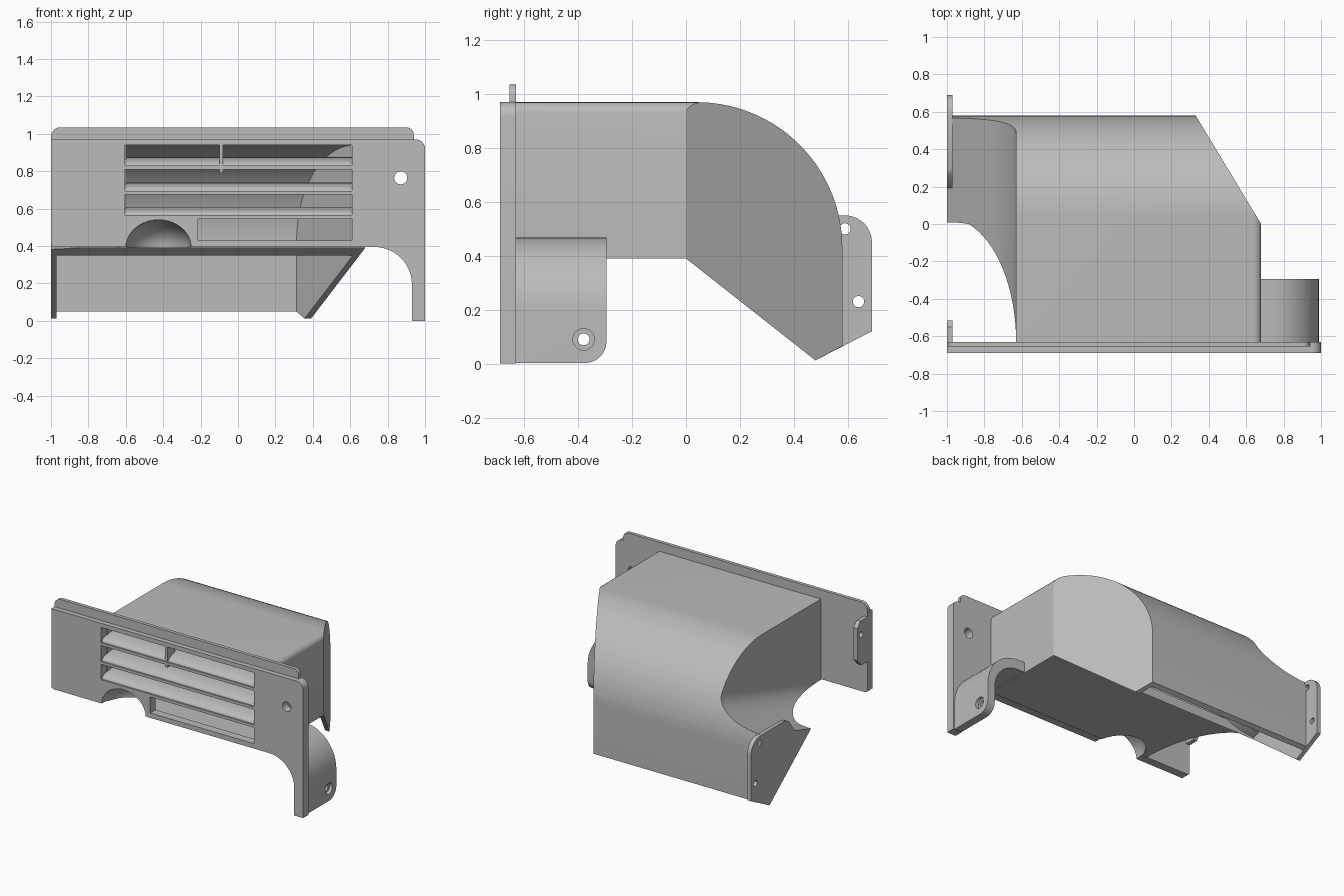
import bpy, bmesh
from math import cos, sin, radians
from mathutils import Vector

cube = bpy.data.objects.get("Cube")
if cube:
    bpy.data.objects.remove(cube, do_unlink=True)

grey = bpy.data.materials.new("light grey plastic")
grey.use_nodes = True
GREY = (0.5, 0.5, 0.5, 1)
grey.diffuse_color = GREY
grey.node_tree.nodes["Principled BSDF"].inputs["Base Color"].default_value = GREY


def arc(cu, cv, r, a0, a1, rv=None, n=12):
    """Points along an elliptical arc, angles in degrees."""
    rv = rv or r
    angles = [radians(a0 + (a1 - a0) * i / n) for i in range(n + 1)]
    return [(cu + r * cos(a), cv + rv * sin(a)) for a in angles]


def add_object(name, bm):
    bmesh.ops.recalc_face_normals(bm, faces=bm.faces[:])
    mesh = bpy.data.meshes.new(name)
    bm.to_mesh(mesh)
    bm.free()
    mesh.materials.append(grey)
    obj = bpy.data.objects.new(name, mesh)
    bpy.context.collection.objects.link(obj)
    return obj


def prism(name, pts, axis, a, b, slope=0, round_top=0):
    """Extrude a 2D outline along x (outline in y, z) or y (outline in x, z)."""
    bm = bmesh.new()
    if axis == "x":
        verts = [bm.verts.new((a, u, v)) for u, v in pts]
        move = Vector((b - a, 0, 0))
    else:
        verts = [bm.verts.new((u, a, v)) for u, v in pts]
        move = Vector((0, b - a, slope * (b - a)))
    face = bm.faces.new(verts)
    new = bmesh.ops.extrude_face_region(bm, geom=[face])["geom"]
    bmesh.ops.translate(bm, vec=move, verts=[g for g in new if isinstance(g, bmesh.types.BMVert)])
    if round_top:
        edges = [e for e in bm.edges if all(v.co.x > b - 0.001 and v.co.z > 0.5 for v in e.verts)]
        bmesh.ops.bevel(bm, geom=edges, offset=round_top, segments=5, profile=0.5, affect="EDGES")
    return add_object(name, bm)


def box(name, x0, x1, y0, y1, z0, z1):
    return prism(name, [(x0, z0), (x1, z0), (x1, z1), (x0, z1)], "y", y0, y1)


def disc(axis, u, v, r, a, b):
    return prism("hole_cutter", arc(u, v, r, 0, 345, n=23), axis, a, b)


def ball(name, centre, size):
    bm = bmesh.new()
    bmesh.ops.create_uvsphere(bm, u_segments=40, v_segments=24, radius=1)
    for v in bm.verts:
        v.co = Vector(c + s * k for c, s, k in zip(centre, size, v.co))
    return add_object(name, bm)


def combine(obj, cutters, operation="DIFFERENCE"):
    """Apply boolean cutters, then delete them."""
    for cutter in cutters:
        mod = obj.modifiers.new("cut", "BOOLEAN")
        mod.operation, mod.object, mod.solver = operation, cutter, "EXACT"
    bpy.context.view_layer.update()
    graph = bpy.context.evaluated_depsgraph_get()
    mesh = bpy.data.meshes.new_from_object(obj.evaluated_get(graph))
    obj.modifiers.clear()
    obj.data = mesh
    for cutter in cutters:
        bpy.data.objects.remove(cutter, do_unlink=True)
    return obj


WALL = 0.03
BACK, FRONT = -0.63, -0.69


# Cutters that shape one side of the duct: angled corner and sloping scoop
def corner_cutter(t):
    bm = bmesh.new()
    pts = [(0.68 - t * 1.16, 0), (0.05 - t * 1.16, 1.044), (1.2, 1.044), (1.2, 0)]
    f = bm.faces.new([bm.verts.new((x, y, -0.5)) for x, y in pts])
    new = bmesh.ops.extrude_face_region(bm, geom=[f])["geom"]
    bmesh.ops.translate(bm, vec=(0, 0, 2), verts=[g for g in new if isinstance(g, bmesh.types.BMVert)])
    return add_object("corner_cutter", bm)


def scoop_cutter(t):
    axis_z = 0.37
    pts = [(-1.3, 1.8), (-0.63 + t, 1.8)]
    pts += arc(-1, axis_z, 0.37 + t, 0, -90, rv=0.2 + t, n=20)
    pts += [(-1.3, axis_z - 0.2 - t)]
    return prism("scoop_cutter", pts, "y", -0.7, 0.8, slope=0.3)


# Hollow duct with a curved back and a sloping open outlet
outer = [(BACK, 0.39), (BACK, 0.97)] + arc(0.04, 0.43, 0.54, 90, 0, n=28)
outer += [(0.58, 0.065), (0.48, 0.012), (0, 0.39)]
duct = prism("duct", outer, "x", -1, 0.68, round_top=0.04)
combine(duct, [corner_cutter(0), scoop_cutter(0)])
inner = [(-0.66, 0.42), (-0.66, 0.94)] + arc(0.04, 0.43, 0.51, 90, 0, n=28)
inner += [(0.55, -0.1), (0.05, -0.1), (0.05, 0.42)]
cavity = prism("cavity", inner, "x", -1 + WALL, 0.68 - WALL)
combine(cavity, [corner_cutter(WALL), scoop_cutter(WALL)])
combine(duct, [cavity])

# Front plate with grille rows, screw hole and a leg at one end
outline = arc(-0.98, 0.415, 0.02, 180, 270, n=5) + arc(0.73, 0.195, 0.2, 90, 0)
outline += [(0.93, 0), (1, 0)] + arc(0.95, 0.92, 0.05, 0, 90, n=8) + [(-1, 0.97)]
plate = prism("front_plate", outline, "y", FRONT, BACK)
rows = [(-0.605, 0.83, 0.94), (-0.605, 0.695, 0.81), (-0.605, 0.565, 0.675), (-0.215, 0.43, 0.545)]
holes = [box("row_cutter", x, 0.61, -0.8, -0.5, lo, hi) for x, lo, hi in rows]
combine(plate, holes + [disc("y", 0.87, 0.765, 0.035, -0.8, -0.5)])

# Curved louvres and the short divider in the grille
for i, (x, lo, hi) in enumerate(rows[:3]):
    top = arc(-0.53, lo, 0.15, 180, 90, rv=0.045, n=8)
    under = [(y, z - 0.018) for y, z in reversed(top)]
    prism(f"louvre_{i + 1}", top + under, "x", x - 0.01, 0.62)
box("grille_divider", -0.1, -0.08, -0.685, -0.6, 0.79, 0.945)

# Domed recess in the lower edge of the plate
centre = (-0.425, FRONT, 0.39)
dome = ball("dome_recess", centre, (0.195, 0.24, 0.168))
combine(dome, [ball("dome_cutter", centre, (0.175, 0.22, 0.15)),
               box("dome_cutter", -1, 0.2, -1, BACK, 0, 1),
               box("dome_cutter", -1, 0.2, -1, 0, 0, 0.392)])
for part in (duct, plate):
    combine(part, [ball("dome_cutter", centre, (0.175, 0.22, 0.15))])

# Raised lip along the top of the plate
lip = [(-1, 0.95), (0.94, 0.95)] + arc(0.9, 0.995, 0.04, 0, 90, n=6) + arc(-0.95, 0.985, 0.05, 90, 180, n=6)
prism("top_lip", lip, "y", -0.655, BACK)

# Curved side bracket with a rounded foot and countersunk hole
curve = [(0.66, 0.395)] + arc(0.73, 0.195, 0.2, 90, 0) + [(0.93, 0.002), (0.988, 0.002)]
curve += arc(0.73, 0.2, 0.258, 0, 90, rv=0.268) + [(0.66, 0.468)]
bracket = prism("side_bracket", curve, "y", BACK - 0.01, -0.295)
foot = [(-0.7, 0.6), (-0.7, 0.002)] + arc(-0.375, 0.082, 0.08, -90, 0, n=8) + [(-0.295, 0.6)]
combine(bracket, [prism("foot_shape", foot, "x", 0.5, 1.2)], "INTERSECT")
combine(bracket, [disc("x", -0.38, 0.09, 0.022, 0.8, 1.2), disc("x", -0.38, 0.09, 0.04, 0.965, 1.2)])

# Rear mounting flange with two holes
side = [(0.03, 0.367), (0.18, 0.42), (0.26, 0.53), (0.3, 0.55)] + arc(0.59, 0.45, 0.1, 90, 0, n=8)
side += [(0.69, 0.12), (0.48, 0.012)]
flange = prism("rear_flange", side, "x", -1, -1 + WALL)
combine(flange, [disc("x", y, z, 0.021, -1.2, -0.9) for y, z in ((0.64, 0.23), (0.59, 0.5))])

# Small tab behind the other end of the plate
tab = [(BACK - 0.01, 0.62), (-0.56, 0.62), (-0.515, 0.67), (-0.515, 0.9), (-0.55, 0.94), (BACK - 0.01, 0.94)]
combine(prism("end_tab", tab, "x", -1, -1 + WALL), [disc("x", -0.56, 0.84, 0.02, -1.2, -0.9)])

# Smooth curves, sharp edges
for obj in bpy.context.collection.objects:
    if obj.type == "MESH" and grey.name in obj.data.materials:
        obj.data.shade_smooth()
        obj.data.set_sharp_from_angle(angle=radians(30))
